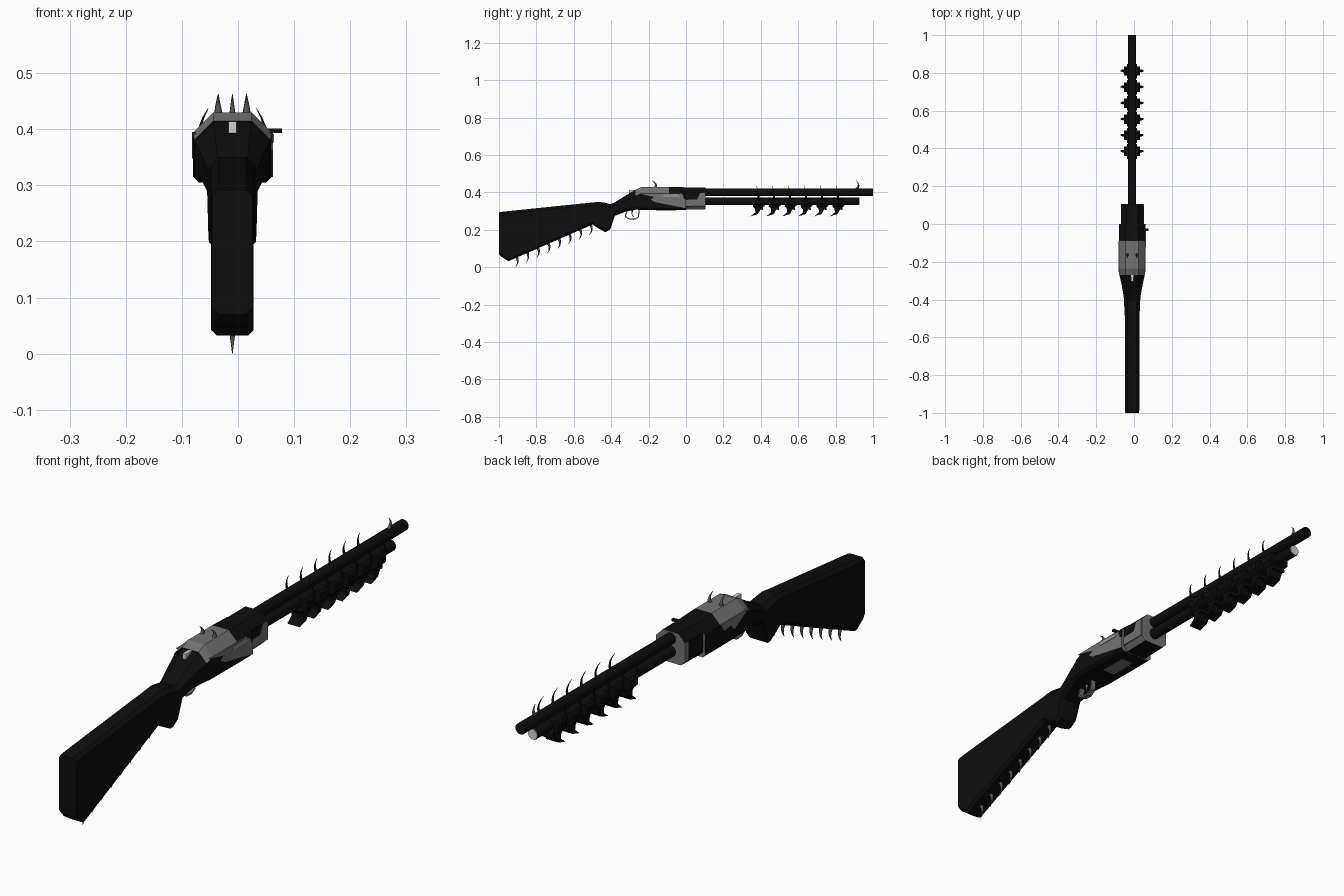
import bpy, bmesh, math
from mathutils import Vector

if "Cube" in bpy.data.objects:
    bpy.data.objects.remove(bpy.data.objects["Cube"])

CX = -0.01  # the gun's own centre plane


def material(name, v):
    m = bpy.data.materials.new(name)
    m.diffuse_color = (v, v, v, 1)
    m.use_nodes = True
    m.node_tree.nodes["Principled BSDF"].inputs["Base Color"].default_value = m.diffuse_color
    return m


BLACK = material("black", 0.004)
GREY = material("steel grey", 0.17)
MID = material("light steel", 0.3)
DARK = material("dark grey", 0.09)
PALE = material("pale grey", 0.65)


def finish(name, bm, mats, smooth=False):
    bmesh.ops.recalc_face_normals(bm, faces=bm.faces)
    me = bpy.data.meshes.new(name)
    bm.to_mesh(me)
    bm.free()
    for m in mats:
        me.materials.append(m)
    for p in me.polygons:
        p.use_smooth = smooth and len(p.vertices) <= 4
    ob = bpy.data.objects.new(name, me)
    bpy.context.collection.objects.link(ob)
    return ob


def skin(bm, rings):
    """Join rings of points into a closed body; returns {(band, side): face}."""
    vs = [[bm.verts.new(p) for p in r] for r in rings]
    n, faces = len(vs[0]), {}
    for i in range(len(vs) - 1):
        for k in range(n):
            j = (k + 1) % n
            faces[i, k] = bm.faces.new((vs[i][k], vs[i][j], vs[i + 1][j], vs[i + 1][k]))
    faces["start"] = bm.faces.new(vs[0])
    faces["end"] = bm.faces.new(vs[-1])
    return faces


def loft(name, sections, mats, grey=()):
    """Chamfered sections (y, z low, z high, half width, top chamfer, low chamfer).
    Sides: 0 low right, 1 right, 2 up right, 3 top, 4 up left, 5 left, 6 low left, 7 bottom."""
    bm = bmesh.new()
    rings = []
    for y, lo, hi, h, ct, cb in sections:
        half = [(h - cb, lo), (h, lo + cb), (h, hi - ct), (h - ct, hi)]
        pts = half + [(-x, z) for x, z in reversed(half)]
        rings.append([(CX + x, y, z) for x, z in pts])
    faces = skin(bm, rings)
    for key in grey:
        faces[key].material_index = 1
    return finish(name, bm, mats)


def tube(name, y0, y1, z, r, mat, n=16):
    bm = bmesh.new()
    a = [2 * math.pi * k / n for k in range(n)]
    skin(bm, [[(CX + r * math.cos(t), y, z + r * math.sin(t)) for t in a] for y in (y0, y1)])
    return finish(name, bm, [mat], True)


def prism(name, profile, x0, x1, mat):
    """Side profile of (y, z) points, extruded from x0 to x1."""
    bm = bmesh.new()
    skin(bm, [[(CX + x, y, z) for y, z in profile] for x in (x0, x1)])
    return finish(name, bm, [mat])


def box(name, x0, x1, y0, y1, z0, z1, mat):
    return prism(name, [(y0, z0), (y1, z0), (y1, z1), (y0, z1)], x0, x1, mat)


def thorn(name, a, b, c, r, mat, n=6, steps=6):
    """Tapered spike along a quadratic curve a-b-c (x measured from centre plane)."""
    a, b, c = (Vector(p) + Vector((CX, 0, 0)) for p in (a, b, c))
    bm, rings = bmesh.new(), []
    for i in range(steps + 1):
        t = i / steps
        p = a * (1 - t) ** 2 + b * 2 * t * (1 - t) + c * t * t
        d = ((b - a) * (1 - t) + (c - b) * t).normalized()
        u = d.cross(Vector((1, 0.2, 0.1))).normalized()
        v = d.cross(u)
        rr = r * (1 - t) + 0.0006
        rings.append([p + (u * math.cos(q) + v * math.sin(q)) * rr
                      for q in (2 * math.pi * k / n for k in range(n))])
    skin(bm, rings)
    return finish(name, bm, [mat], True)


# Butt stock and wrist
loft("stock", [
    (-1.00, .070, .292, .036, .012, .012), (-.985, .055, .296, .038, .012, .012),
    (-.95, .032, .300, .038, .012, .010), (-.50, .228, .346, .038, .014, .012),
    (-.47, .208, .350, .040, .016, .012), (-.43, .187, .344, .042, .018, .012),
    (-.405, .203, .337, .043, .018, .014), (-.38, .275, .347, .045, .018, .014),
    (-.32, .298, .385, .056, .026, .014), (-.265, .308, .415, .068, .034, .010)], [BLACK])

# Receiver: grey rear top, black front top, grey front face
loft("receiver_rear", [
    (-.27, .308, .415, .068, .034, .010), (-.235, .306, .430, .070, .036, .010),
    (-.09, .305, .430, .070, .036, .010), (0, .305, .427, .070, .036, .010)],
    [BLACK, GREY], [(i, k) for i in (0, 1) for k in (2, 3, 4)] + ["end"])
loft("receiver_front", [
    (-.02, .307, .427, .060, .028, .018), (.085, .309, .427, .060, .028, .018),
    (.105, .310, .427, .060, .028, .018)],
    [BLACK, GREY], ["end", (0, 0), (1, 0), (1, 1), (1, 5), (1, 6)])

# Steel plates set into the receiver sides
prism("right_side_plate", [
    (-.255, .395), (-.02, .395), (-.01, .365), (0, .36), (0, .315), (-.165, .348),
    (-.19, .362), (-.17, .375)], .066, .072, GREY)
prism("right_front_plate", [
    (-.01, .36), (.06, .362), (.075, .398), (.104, .398), (.104, .328), (-.01, .328)],
    .056, .062, GREY)
prism("left_side_plate", [
    (-.255, .395), (-.09, .395), (-.11, .365), (-.15, .37), (-.17, .348), (-.21, .37)],
    -.072, -.066, GREY)
prism("bolt_strip", [(-.12, .376), (-.03, .376), (-.045, .391), (-.12, .388)], .070, .074, MID)
box("loading_plate", -.025, .025, -.16, -.05, .302, .308, GREY)
box("bolt_handle", .04, .088, -.036, -.024, .393, .401, BLACK)
box("hammer", -.007, .007, -.305, -.255, .392, .414, PALE)

# Trigger and guard
guard = [(-.25, .31), (-.255, .268), (-.275, .256), (-.305, .258), (-.325, .272), (-.315, .30)]
for (y0, z0), (y1, z1) in zip(guard, guard[1:]):
    d = Vector((y1 - y0, z1 - z0)).normalized() * .003
    prism("trigger_guard", [(y0 - d.y, z0 + d.x), (y1 - d.y, z1 + d.x),
                            (y1 + d.y, z1 - d.x), (y0 + d.y, z0 - d.x)], -.010, .010, GREY)
thorn("trigger", (0, -.285, .31), (0, -.295, .285), (0, -.28, .268), .005, GREY)

# Barrel and magazine tube
tube("barrel", .09, 1.0, .401, .021, BLACK)
tube("magazine_tube", .09, .925, .353, .021, BLACK)
tube("magazine_cap", .922, .928, .353, .019, PALE)

# Spiked grip ribs
fin = [(-.022, .345), (.025, .345), (.038, .328), (.026, .322), (.028, .306), (.013, .308),
       (.000, .284), (-.040, .272), (-.014, .294), (-.016, .312), (-.028, .325)]
for i in range(6):
    y = .385 + .085 * i
    loft("grip_rib", [(y - .025, .322, .374, .043, .008, .016),
                      (y + .025, .322, .374, .043, .008, .016)], [BLACK])
    prism("grip_fin", [(y + a, z) for a, z in fin], -.026, .026, BLACK)
    for s in (-1, 1):
        thorn("grip_claw", (s * .036, y, .355), (s * .076, y + .006, .385),
              (s * .043, y - .008, .437), .007, BLACK)

# Front sight thorn, receiver thorns, and the row under the stock
thorn("sight_thorn", (0, .91, .415), (0, .935, .44), (0, .91, .462), .007, DARK)
for s in (-1, 1):
    thorn("receiver_thorn", (s * .025, -.165, .425), (s * .026, -.15, .445),
          (s * .025, -.182, .463), .008, DARK)
for i in range(8):
    y = -.905 + .0565 * i
    z = .0516 + .436 * .0565 * i
    thorn("stock_thorn", (0, y - .004, z + .008), (0, y + .016, z - .022),
          (0, y - .006, z - .051), .008, DARK)
